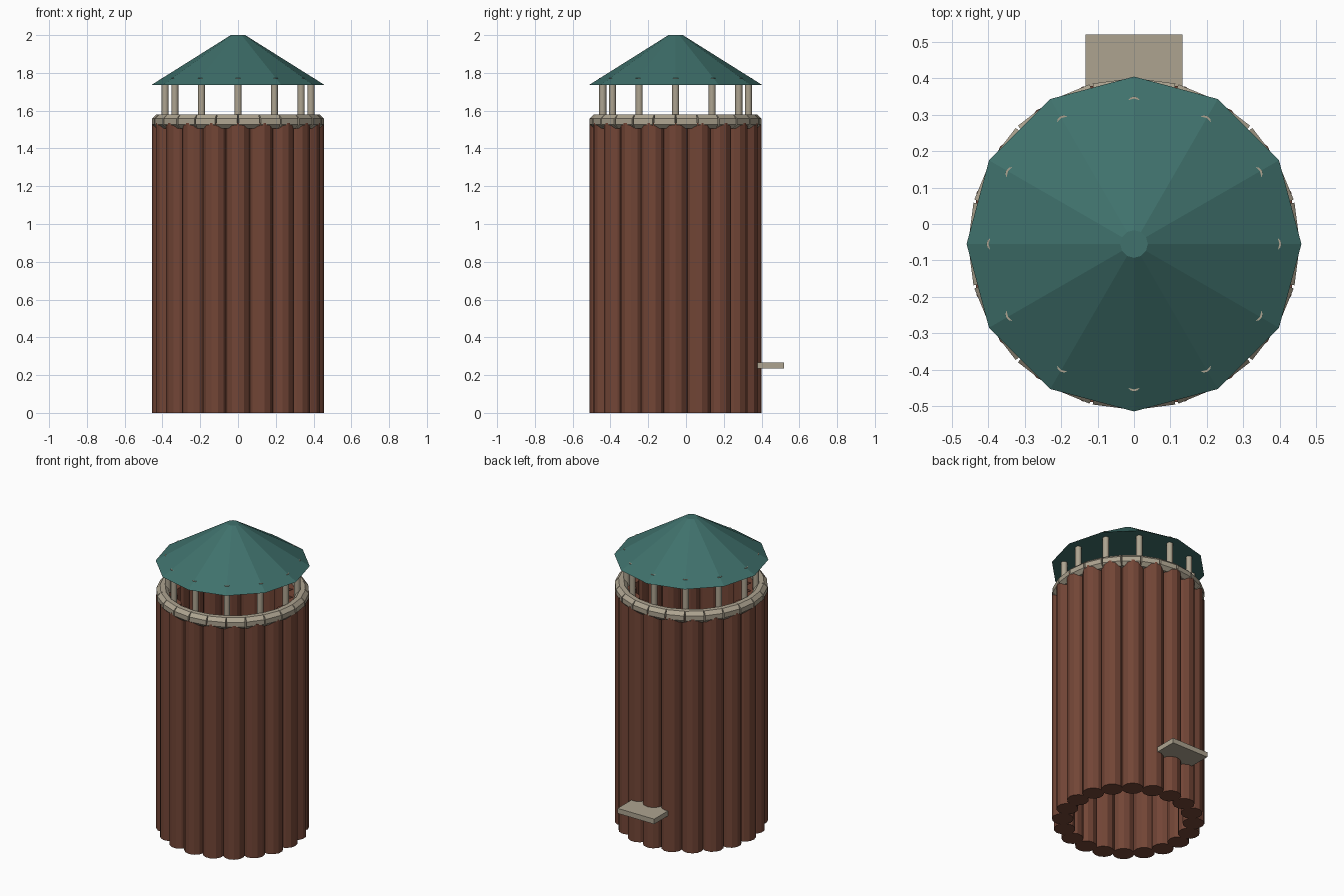
import bpy
from math import radians, cos, sin, pi

if "Cube" in bpy.data.objects:
    bpy.data.objects.remove(bpy.data.objects["Cube"])

CY = -0.055  # tower axis in y


def material(name, rgb):
    m = bpy.data.materials.new(name)
    m.diffuse_color = (*rgb, 1)
    m.use_nodes = True
    m.node_tree.nodes["Principled BSDF"].inputs["Base Color"].default_value = m.diffuse_color
    return m


WOOD = material("red_wood", (0.17, 0.06, 0.037))
PALE = material("pale_wood", (0.42, 0.37, 0.28))
GREEN = material("green_roof", (0.05, 0.165, 0.15))


def finish(name, mat):
    ob = bpy.context.object
    ob.name = name
    ob.data.materials.append(mat)
    return ob


def rod(name, mat, sides, r, length, loc, rot=(0, 0, 0)):
    bpy.ops.mesh.primitive_cylinder_add(vertices=sides, radius=r, depth=length,
                                        location=loc, rotation=rot)
    return finish(name, mat)


def around(count, radius, offset=0.0):
    """Angle and x, y of evenly spaced places round the tower, first at the front."""
    for i in range(count):
        a = -pi / 2 + radians(offset) + 2 * pi * i / count
        yield i + 1, a, radius * cos(a), CY + radius * sin(a)


# Wall of upright logs
for i, a, x, y in around(20, 0.39):
    rod(f"wall_log_{i}", WOOD, 12, 0.065, 1.535, (x, y, 0.7675), (0, 0, a + pi / 2))

# Rim of short horizontal logs
for i, a, x, y in around(24, 0.415, 7.5):
    ob = rod(f"rim_log_{i}", PALE, 8, 0.037 / cos(pi / 8), 0.11, (x, y, 1.542),
             (pi / 2, 0, a))
    # Turn the octagon so a flat side faces outward
    for v in ob.data.vertices:
        c, s = cos(pi / 8), sin(pi / 8)
        v.co.x, v.co.y = v.co.x * c - v.co.y * s, v.co.x * s + v.co.y * c

# Posts holding the roof
for i, a, x, y in around(12, 0.386):
    rod(f"roof_post_{i}", PALE, 12, 0.019, 0.252, (x, y, 1.647), (0, 0, a))
    bpy.ops.object.shade_smooth_by_angle(angle=radians(40))

# Twelve-sided roof with a small flat top
bpy.ops.mesh.primitive_cone_add(vertices=12, radius1=0.46, radius2=0.038, depth=0.265,
                                location=(0, CY, 1.8675))
finish("roof", GREEN)

# Step at the back
bpy.ops.mesh.primitive_cube_add(size=1, location=(0, 0.425, 0.2515))
step = finish("step", PALE)
step.scale = (0.266, 0.19, 0.033)
